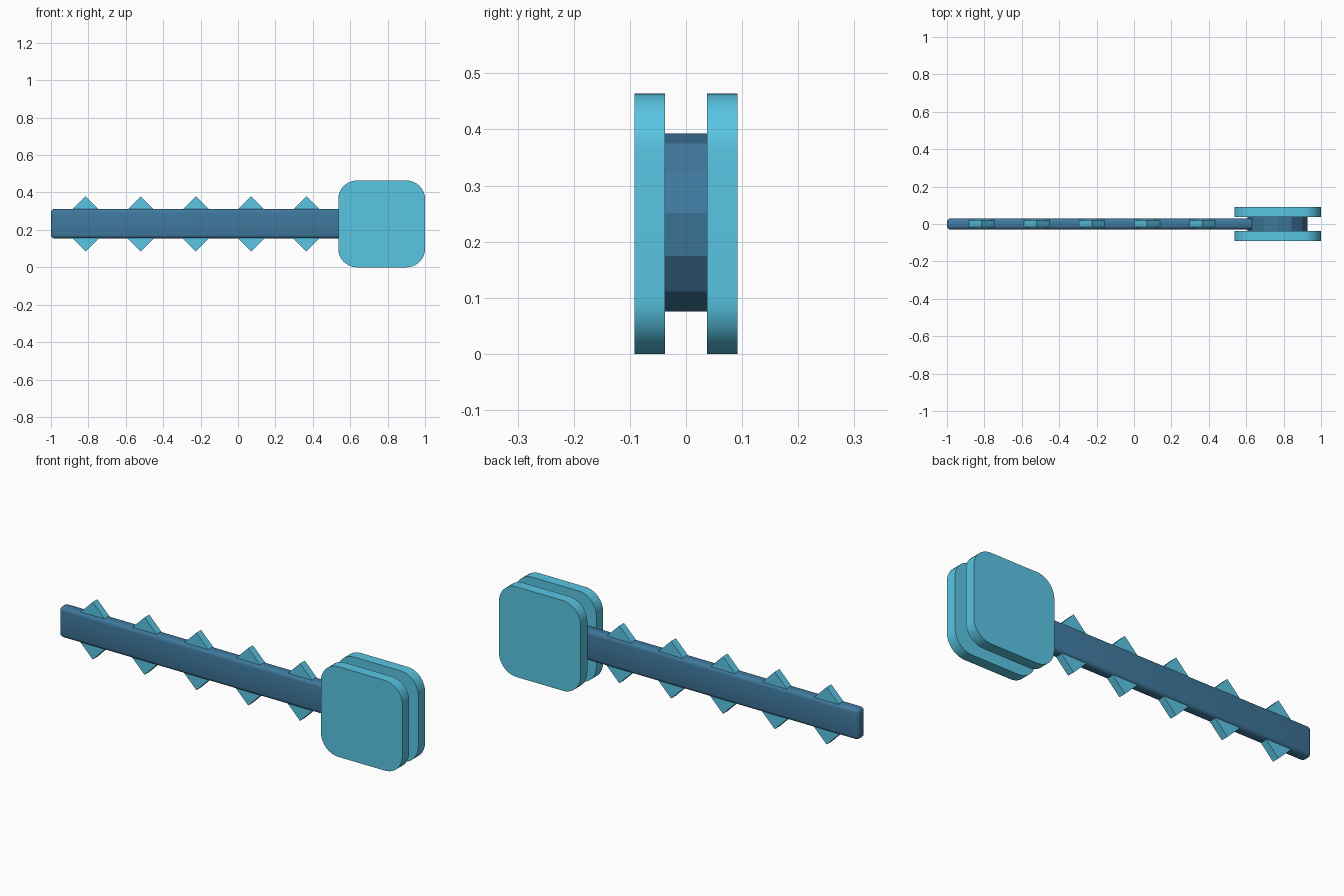
import bpy, bmesh, math
from mathutils import Matrix

if "Cube" in bpy.data.objects:
    bpy.data.objects.remove(bpy.data.objects["Cube"])

CZ = 0.232          # height of the shared centre line
HUB_X = 0.767       # centre of the plates and hub


def material(name, rgb):
    m = bpy.data.materials.new(name)
    m.diffuse_color = (*rgb, 1)
    m.use_nodes = True
    m.node_tree.nodes["Principled BSDF"].inputs["Base Color"].default_value = m.diffuse_color
    return m


light_blue = material("light_blue", (0.10, 0.56, 0.77))
dark_blue = material("dark_blue", (0.05, 0.19, 0.34))


def finish(name, bm, mat, smooth=False):
    bmesh.ops.recalc_face_normals(bm, faces=bm.faces)
    me = bpy.data.meshes.new(name)
    bm.to_mesh(me)
    bm.free()
    me.materials.append(mat)
    ob = bpy.data.objects.new(name, me)
    bpy.context.collection.objects.link(ob)
    if smooth:
        bpy.ops.object.select_all(action='DESELECT')
        ob.select_set(True)
        bpy.context.view_layer.objects.active = ob
        bpy.ops.object.shade_smooth_by_angle(angle=math.radians(35))
    return ob


def box(size, centre, angle=0):
    bm = bmesh.new()
    m = (Matrix.Translation(centre) @ Matrix.Rotation(angle, 4, 'Y')
         @ Matrix.Diagonal((*size, 1)))
    bmesh.ops.create_cube(bm, size=1, matrix=m)
    return bm


# Bar with softly rounded edges, running into the hub
bar = box((1.75, 0.06, 0.158), (-0.125, 0, CZ + 0.001))
bmesh.ops.bevel(bar, geom=bar.edges[:], offset=0.02, segments=4,
                profile=0.5, affect='EDGES')
finish("bar", bar, dark_blue, smooth=True)

# Diamond teeth pushed through the bar
for i in range(5):
    x = -0.815 + 0.295 * i
    tooth = box((0.209, 0.038, 0.209), (x, 0.002, CZ), math.pi / 4)
    finish(f"tooth_{i + 1}", tooth, light_blue)

# Pair of rounded square plates
for side, name in ((-1, "front_plate"), (1, "back_plate")):
    plate = box((0.464, 0.055, 0.464), (HUB_X + 0.001, side * 0.0645, CZ))
    corners = [e for e in plate.edges
               if abs(e.verts[0].co.y - e.verts[1].co.y) > 0.01]
    bmesh.ops.bevel(plate, geom=corners, offset=0.1, segments=10,
                    profile=0.5, affect='EDGES')
    finish(name, plate, light_blue, smooth=True)

# Thirteen-sided hub between the plates, one corner pointing up
hub = bmesh.new()
ring = [hub.verts.new((HUB_X + 0.161 * math.sin(a), -0.038,
                       CZ + 0.161 * math.cos(a)))
        for a in (2 * math.pi * k / 13 for k in range(13))]
face = hub.faces.new(ring)
ext = bmesh.ops.extrude_face_region(hub, geom=[face], use_keep_orig=True)
bmesh.ops.translate(hub, vec=(0, 0.076, 0),
                    verts=[g for g in ext["geom"]
                           if isinstance(g, bmesh.types.BMVert)])
finish("hub", hub, dark_blue)
